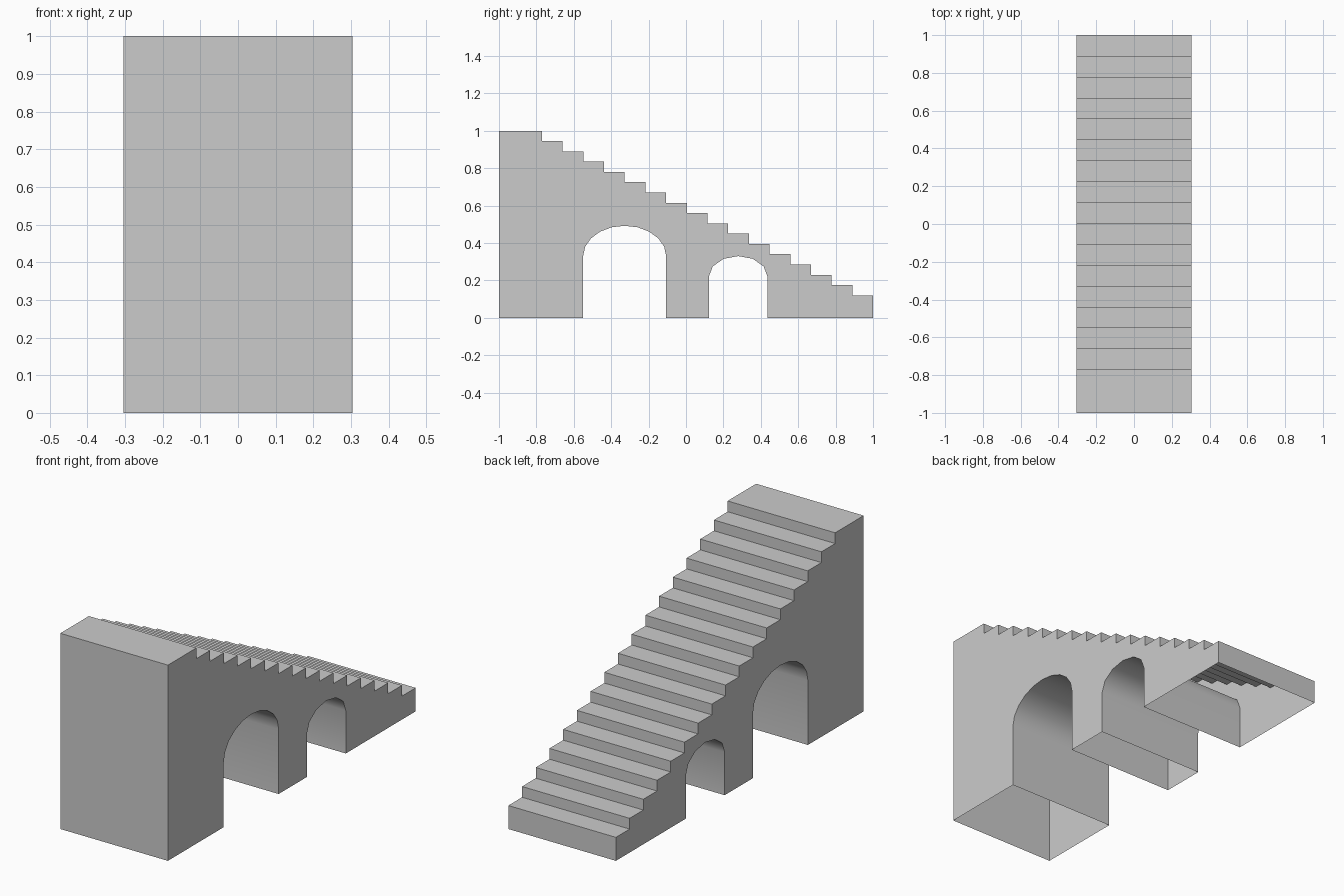
import bpy, bmesh, math

if "Cube" in bpy.data.objects:
    bpy.data.objects.remove(bpy.data.objects["Cube"])

HALF_W = 0.304
STEPS = 16
FIRST_RISER, LOW_TOP = -0.77, 0.12
RUN = (1 - FIRST_RISER) / STEPS
RISE = (1 - LOW_TOP) / STEPS


def arch(y0, y1, spring, top, segs):
    """Opening outline from foot to foot, with an elliptical crown."""
    c, a, b = (y0 + y1) / 2, (y1 - y0) / 2, top - spring
    crown = [(c - a * math.cos(math.pi * i / segs),
              spring + b * math.sin(math.pi * i / segs)) for i in range(segs + 1)]
    return [(y0, 0)] + crown + [(y1, 0)]


# Side profile: base with two arches, then up the low end and the steps
profile = [(-1, 0)]
profile += arch(-0.55, -0.106, 0.33, 0.492, 10)
profile += arch(0.122, 0.436, 0.22, 0.33, 6)
profile += [(1, 0)]
for k in range(STEPS):
    z = LOW_TOP + k * RISE
    profile += [(1 - k * RUN, z), (1 - (k + 1) * RUN, z)]
profile += [(FIRST_RISER, 1), (-1, 1)]

# Sweep the profile across the width
bm = bmesh.new()
side = bm.faces.new([bm.verts.new((-HALF_W, y, z)) for y, z in profile])
res = bmesh.ops.extrude_face_region(bm, geom=[side], use_keep_orig=True)
moved = [v for v in res["geom"] if isinstance(v, bmesh.types.BMVert)]
bmesh.ops.translate(bm, verts=moved, vec=(2 * HALF_W, 0, 0))
bmesh.ops.recalc_face_normals(bm, faces=bm.faces)

# The piers are hollow and open underneath
feet = [f for f in bm.faces if all(abs(v.co.z) < 1e-5 for v in f.verts)]
bmesh.ops.delete(bm, geom=feet, context='FACES_ONLY')
bmesh.ops.triangulate(bm, faces=[f for f in bm.faces if len(f.verts) > 4])

mesh = bpy.data.meshes.new("arched_staircase")
bm.to_mesh(mesh)
bm.free()
stairs = bpy.data.objects.new("arched_staircase", mesh)
bpy.context.collection.objects.link(stairs)

# Smooth arch undersides, crisp steps
bpy.context.view_layer.objects.active = stairs
stairs.select_set(True)
bpy.ops.object.shade_smooth_by_angle(angle=math.radians(40))
